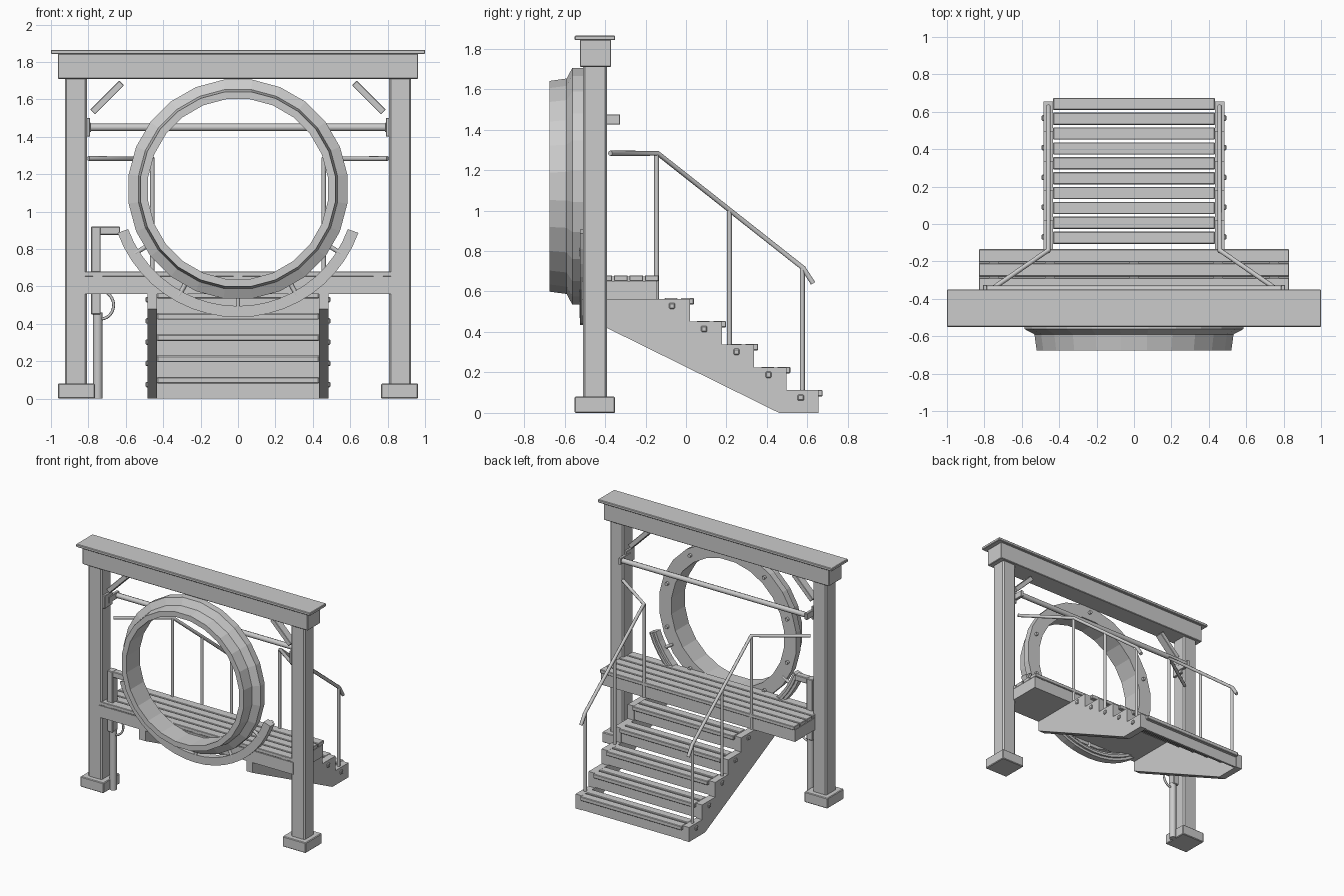
import bpy, bmesh
from math import sin, cos, pi, radians
from mathutils import Vector

if "Cube" in bpy.data.objects:
    bpy.data.objects.remove(bpy.data.objects["Cube"])


def finish(name, bm, bevel=0, smooth=False):
    bmesh.ops.recalc_face_normals(bm, faces=bm.faces)
    me = bpy.data.meshes.new(name)
    bm.to_mesh(me)
    bm.free()
    ob = bpy.data.objects.new(name, me)
    bpy.context.collection.objects.link(ob)
    if bevel:
        m = ob.modifiers.new("bevel", 'BEVEL')
        m.width = bevel
        m.segments = 1
    if smooth:
        bpy.context.view_layer.objects.active = ob
        ob.select_set(True)
        bpy.ops.object.shade_smooth_by_angle()
        ob.select_set(False)
    return ob


def box(name, x, y, z, bevel=0.0, turn=0):
    """Box from (min, max) ranges, optionally turned about y."""
    bm = bmesh.new()
    bmesh.ops.create_cube(bm, size=1)
    c = Vector([(a + b) / 2 for a, b in (x, y, z)])
    d = [b - a for a, b in (x, y, z)]
    for v in bm.verts:
        p = Vector([v.co[i] * d[i] for i in range(3)])
        v.co = c + Vector((p.x * cos(turn) - p.z * sin(turn), p.y,
                           p.x * sin(turn) + p.z * cos(turn)))
    return finish(name, bm, bevel)


def mirror_range(s, a, b):
    return (a, b) if s > 0 else (-b, -a)


def tube(name, pts, r, cyclic=False, sides=8):
    """Round rod following a path of points."""
    cu = bpy.data.curves.new(name, 'CURVE')
    cu.dimensions = '3D'
    cu.bevel_depth = r
    cu.bevel_resolution = sides // 2 - 2
    cu.use_fill_caps = True
    sp = cu.splines.new('POLY')
    sp.points.add(len(pts) - 1)
    for p, co in zip(sp.points, pts):
        p.co = (*co, 1)
    sp.use_cyclic_u = cyclic
    ob = bpy.data.objects.new(name, cu)
    bpy.context.collection.objects.link(ob)
    return ob


def sweep(name, profile, cz, a0, a1, n):
    """Closed (radius, y) profile swept about a y axis at height cz."""
    full = abs(a1 - a0 - 2 * pi) < 1e-4
    bm = bmesh.new()
    rings = []
    for i in range(n if full else n + 1):
        a = a0 + (a1 - a0) * i / n
        rings.append([bm.verts.new((r * cos(a), y, cz + r * sin(a))) for r, y in profile])
    k = len(profile)
    for i in range(n):
        p, q = rings[i], rings[(i + 1) % len(rings)]
        for j in range(k):
            bm.faces.new((p[j], p[(j + 1) % k], q[(j + 1) % k], q[j]))
    if not full:
        bm.faces.new(rings[0])
        bm.faces.new(rings[-1])
    return finish(name, bm)


def extrude_x(name, outline, x0, x1):
    bm = bmesh.new()
    f = bm.faces.new([bm.verts.new((x0, y, z)) for y, z in outline])
    g = bmesh.ops.extrude_face_region(bm, geom=[f])
    for v in g['geom']:
        if isinstance(v, bmesh.types.BMVert):
            v.co.x = x1
    return finish(name, bm)


CZ = 1.12      # ring centre height
RUN, RISE = 0.159, 0.1135

# Gate frame
box("top_beam", (-.963, .963), (-.525, -.37), (1.71, 1.845), .004)
box("top_cap", (-1, 1), (-.55, -.35), (1.842, 1.865), .004)
for s, side in ((-1, "left"), (1, "right")):
    box(side + "_post", mirror_range(s, .808, .926), (-.51, -.39), (.02, 1.72), .01)
    box(side + "_post_foot", mirror_range(s, .765, .963), (-.55, -.35), (0, .08), .005)
    box(side + "_brace", (s * .70 - .11, s * .70 + .11), (-.48, -.42), (1.592, 1.628), .003,
        turn=radians(-45 * s))
    # crossbar bracket
    box(side + "_bracket_plate", mirror_range(s, .79, .81), (-.50, -.40), (1.40, 1.50), .003)
    box(side + "_bracket_arm", mirror_range(s, .785, .808), (-.45, -.325), (1.425, 1.475), .003)
tube("crossbar", [(-.80, -.35, 1.45), (.80, -.35, 1.45)], .02)

# Big ring with flange
sweep("ring", [(.485, -.675), (.525, -.675), (.537, -.59), (.59, -.562), (.59, -.51), (.485, -.51)],
      CZ, pi / 24, pi / 24 + 2 * pi, 24)
for i in range(10):
    a = 2 * pi * (i + .5) / 10
    x, z = .54 * cos(a), CZ + .54 * sin(a)
    tube("ring_bolt", [(x, -.52, z), (x, -.49, z)], .013)

# Cradle arc under the ring
A0, A1 = radians(200), radians(340)
sweep("cradle_arc", [(.625, -.525), (.685, -.525), (.685, -.47), (.665, -.47),
                     (.665, -.455), (.645, -.455), (.645, -.47), (.625, -.47)], CZ, A0, A1, 20)
for d in (212, 241, 270, 299, 328):
    a = radians(d)
    tube("cradle_strut", [(r * cos(a), -.515, CZ + r * sin(a)) for r in (.55, .65)], .012)

# Platform
box("platform_frame", (-.83, .83), (-.515, -.145), (.56, .652))
for i in range(5):
    y = -.135 - i * .0765
    box("platform_board", (-.83, .83), (y - .068, y), (.652, .68), .003)
for x in (-.75, -.45, 0, .45, .75):
    box("platform_spacer", (x - .025, x + .025), (-.51, -.14), (.65, .674))

# Stair stringers
outline = [(-.513, .562), (-.513, .48), (.46, 0), (.655, 0)]
for i in range(5):
    y = .655 - i * RUN
    outline += [(y, .112 + i * RISE), (y - RUN, .112 + i * RISE)]
outline[-1] = (-.14, .562)
for i, (y, z) in enumerate(outline):
    outline[i] = (y, min(z, .562))
for s, side in ((-1, "left"), (1, "right")):
    a, b = mirror_range(s, .432, .485)
    extrude_x(side + "_stringer", outline, a, b)

# Treads, risers and stringer bolts
for i in range(5):
    y, z = .655 - i * RUN, .114 + i * RISE
    box("tread_front_board", (-.433, .433), (y - .045, y + .02), (z - .032, z), .004)
    box("tread_back_board", (-.433, .433), (y - .125, y - .06), (z - .032, z), .004)
    box("riser", (-.433, .433), (y - .02, y - .005), (z - .114, z - .03))
    for s in (-1, 1):
        box("tread_end_bolt", mirror_range(s, .47, .494),
            (y - .103, y - .073), (z - .054, z - .024), .005)

# Handrails
for s, side in ((-1, "left"), (1, "right")):
    x = s * .458
    tube(side + "_handrail", [(s * .80, -.375, 1.283), (x, -.14, 1.283),
                              (x, .58, .715), (x, .628, .64)], .013)
    for y, z0, z1 in ((-.145, .56, 1.28), (.215, .33, 1.0), (.575, .1, .715)):
        tube(side + "_rail_post", [(x, y, z0), (x, y, z1)], .012)

# Supply column beside the left post
box("supply_column", (-.785, -.735), (-.48, -.42), (.45, .92), .004)
box("supply_arm", (-.74, -.63), (-.475, -.425), (.875, .92), .004)
tube("supply_pipe", [(-.75, -.45, 0), (-.75, -.45, .46)], .026)
tube("supply_hose", [(-.735 + .07 * cos(a), -.45, .50 + .075 * sin(a))
                     for a in [radians(-90 + 15 * k) for k in range(13)]], .008)
